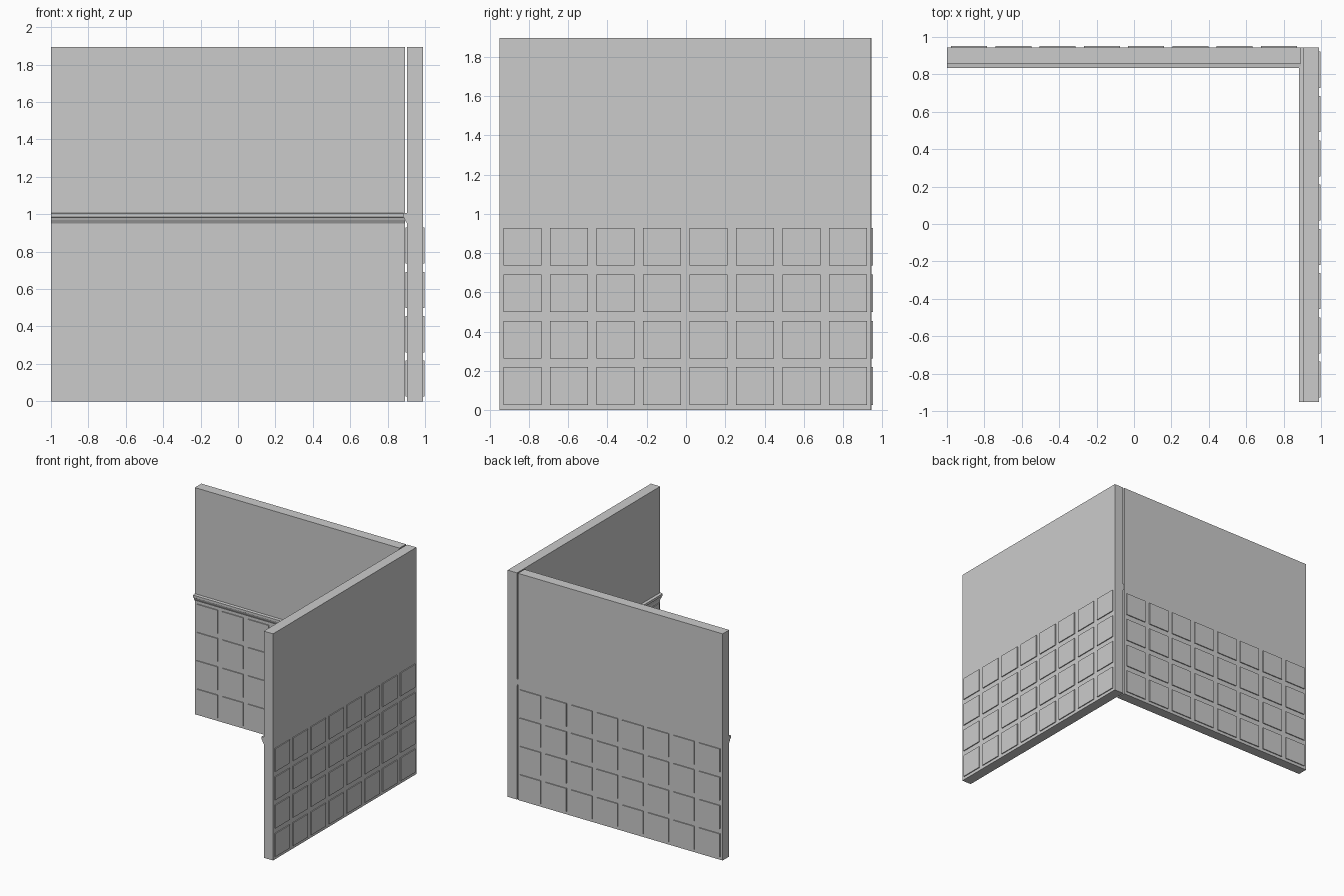
import bpy, bmesh
from mathutils import Matrix, Vector

if "Cube" in bpy.data.objects:
    bpy.data.objects.remove(bpy.data.objects["Cube"])

# One plain colour for the whole model
grey = bpy.data.materials.new("light grey")
grey.diffuse_color = (0.6, 0.6, 0.6, 1)
grey.use_nodes = True
grey.node_tree.nodes["Principled BSDF"].inputs["Base Color"].default_value = grey.diffuse_color

LENGTH, THICK, HEIGHT = 1.893, 0.086, 1.895
PITCH, TILE, RAISE = 0.2367, 0.193, 0.008


def finish(bm, name, matrix):
    bm.transform(matrix)
    bmesh.ops.recalc_face_normals(bm, faces=bm.faces)
    mesh = bpy.data.meshes.new(name)
    bm.to_mesh(mesh)
    bm.free()
    mesh.materials.append(grey)
    obj = bpy.data.objects.new(name, mesh)
    bpy.context.collection.objects.link(obj)
    return obj


def add_box(bm, centre, size):
    m = Matrix.Translation(centre) @ Matrix.Diagonal(Vector((*size, 1)))
    bmesh.ops.create_cube(bm, size=1, matrix=m)


# Local wall frame: length along x, room side at -y, outer side at +y
def build_wall(prefix, matrix):
    # Wall slab
    bm = bmesh.new()
    add_box(bm, (0, 0, HEIGHT / 2), (LENGTH, THICK, HEIGHT))
    finish(bm, prefix + "_wall", matrix)

    # Raised square panels on both faces
    bm = bmesh.new()
    for side in (-1, 1):
        for col in range(8):
            for row in range(4):
                add_box(bm, ((col - 3.5) * PITCH, side * THICK / 2, 0.122 + row * PITCH),
                        (TILE, 2 * RAISE, TILE))
    finish(bm, prefix + "_panels", matrix)

    # Moulded rail on the room side
    profile = [(0, 0.95), (0.012, 0.970), (0.016, 0.982), (0.023, 0.986),
               (0.023, 1.005), (0, 1.008), (-0.01, 1.008), (-0.01, 0.95)]
    bm = bmesh.new()
    verts = [bm.verts.new((-LENGTH / 2, -THICK / 2 - d, z)) for d, z in profile]
    face = bm.faces.new(verts)
    out = bmesh.ops.extrude_face_region(bm, geom=[face], use_keep_orig=True)
    moved = [g for g in out["geom"] if isinstance(g, bmesh.types.BMVert)]
    bmesh.ops.translate(bm, verts=moved, vec=(LENGTH, 0, 0))
    finish(bm, prefix + "_rail", matrix)


# Back wall, then right wall turned so its outer face looks toward +x
build_wall("back", Matrix.Translation((-0.0535, 0.901, 0)))
build_wall("right", Matrix.Translation((0.947, -0.004, 0)) @ Matrix.Rotation(-1.5707963, 4, 'Z'))
